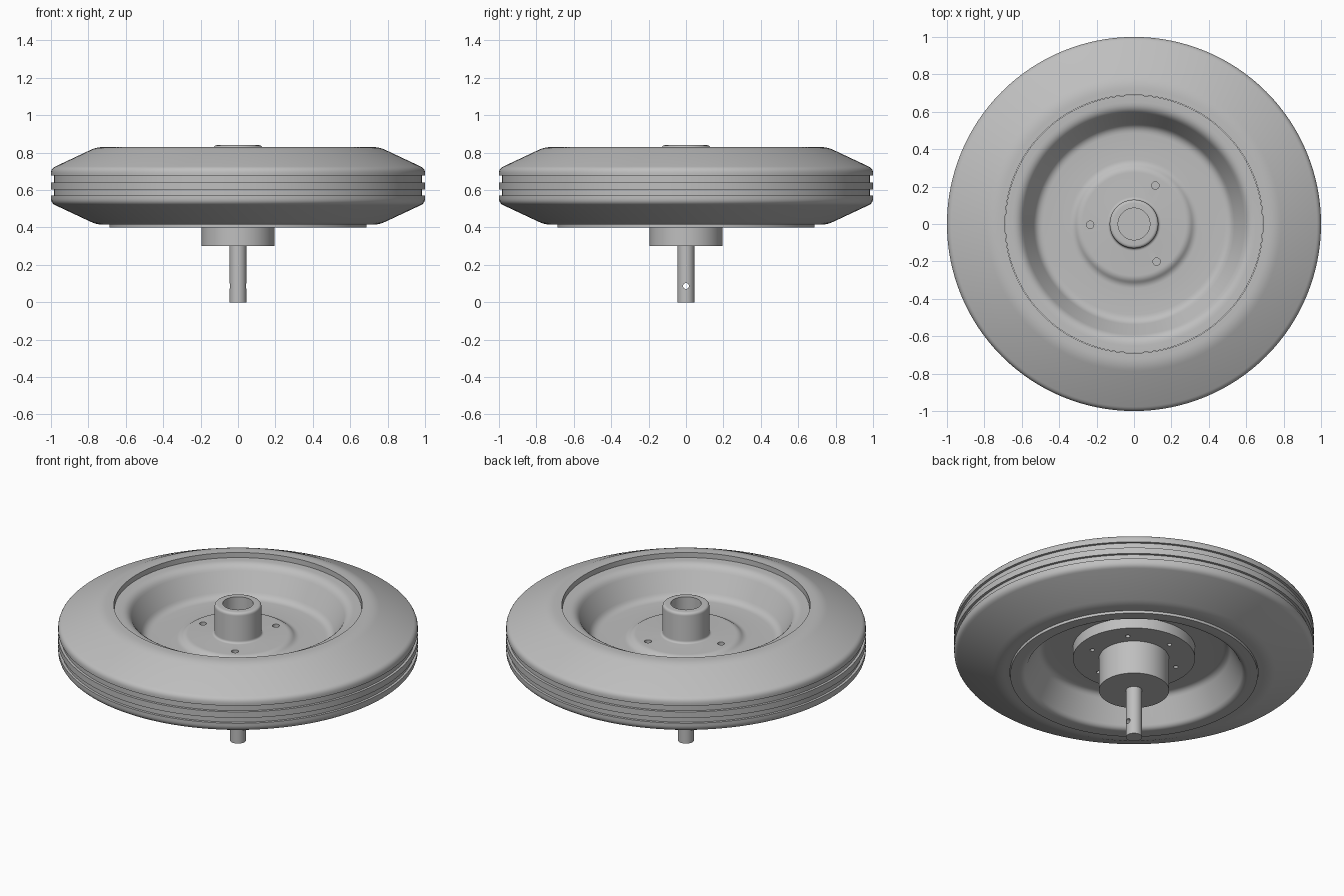
import bpy, bmesh, math
from mathutils import Vector, Matrix

cube = bpy.data.objects.get("Cube")
if cube:
    bpy.data.objects.remove(cube, do_unlink=True)

grey = bpy.data.materials.new("plain_grey")
grey.use_nodes = True
colour = (0.52, 0.52, 0.52, 1)
grey.diffuse_color = colour
grey.node_tree.nodes["Principled BSDF"].inputs["Base Color"].default_value = colour


def rounded(profile, steps=5):
    """Replace each (radius, height, fillet) corner by a small curve."""
    out = []
    count = len(profile)
    for i, (r, z, f) in enumerate(profile):
        p = Vector((r, z))
        if not f:
            out.append(p)
            continue
        a = Vector(profile[i - 1][:2]) - p
        b = Vector(profile[(i + 1) % count][:2]) - p
        a, b = p + a.normalized() * f, p + b.normalized() * f
        for k in range(steps + 1):
            t = k / steps
            out.append(a * (1 - t) ** 2 + p * 2 * t * (1 - t) + b * t * t)
    return out


def finish(bm, name):
    bmesh.ops.recalc_face_normals(bm, faces=bm.faces)
    mesh = bpy.data.meshes.new(name)
    bm.to_mesh(mesh)
    bm.free()
    mesh.materials.append(grey)
    obj = bpy.data.objects.new(name, mesh)
    bpy.context.collection.objects.link(obj)
    return obj


def lathe(name, profile, closed=True, segments=128):
    """Spin a profile about the vertical axis."""
    bm = bmesh.new()
    verts = [bm.verts.new((p.x, 0, p.y)) for p in rounded(profile)]
    edges = [bm.edges.new(pair) for pair in zip(verts, verts[1:])]
    if closed:
        edges.append(bm.edges.new((verts[-1], verts[0])))
    bmesh.ops.spin(bm, geom=verts + edges, cent=(0, 0, 0), axis=(0, 0, 1),
                   angle=math.tau, steps=segments)
    bmesh.ops.remove_doubles(bm, verts=bm.verts, dist=0.0001)
    return finish(bm, name)


def drill(obj, holes):
    """Cut holes given as (matrix, radius, depth)."""
    bm = bmesh.new()
    for matrix, radius, depth in holes:
        bmesh.ops.create_cone(bm, cap_ends=True, segments=24, radius1=radius,
                              radius2=radius, depth=depth, matrix=matrix)
    cutter = finish(bm, "hole_cutter")
    cutter.hide_render = True
    mod = obj.modifiers.new("holes", 'BOOLEAN')
    mod.operation, mod.solver, mod.object = 'DIFFERENCE', 'EXACT', cutter
    activate(obj)
    bpy.ops.object.modifier_apply(modifier=mod.name)
    bpy.data.objects.remove(cutter, do_unlink=True)


def activate(obj):
    bpy.ops.object.select_all(action='DESELECT')
    obj.select_set(True)
    bpy.context.view_layer.objects.active = obj


def ring(count, start, radius, height, size, depth):
    return [(Matrix.Translation((radius * math.cos(a), radius * math.sin(a), height)), size, depth)
            for a in (math.radians(start + i * 360 / count) for i in range(count))]


# Tyre with sloping shoulders and two tread grooves
tread = [(1, 0.53, 0.025)]
for low, high in ((0.57, 0.603), (0.64, 0.677)):
    tread += [(1, low, 0), (0.985, low, 0), (0.985, high, 0), (1, high, 0)]
tread.append((1, 0.715, 0.025))
tyre = lathe("tyre", [(0.69, 0.415, 0), (0.755, 0.415, 0.035)] + tread
             + [(0.755, 0.83, 0.035), (0.69, 0.83, 0)])

# Dished rim with a raised centre disc, hub tube and lower mounting plate
rim = lathe("rim", [
    (0, 0.5, 0), (0.085, 0.5, 0), (0.085, 0.84, 0),
    (0.13, 0.84, 0.018), (0.13, 0.655, 0.015),
    (0.295, 0.655, 0.02), (0.325, 0.63, 0.02),
    (0.52, 0.63, 0.035), (0.61, 0.8, 0.04), (0.688, 0.8, 0),
    (0.688, 0.4, 0), (0.61, 0.4, 0.025), (0.525, 0.57, 0.03),
    (0.34, 0.57, 0), (0.34, 0.505, 0), (0.195, 0.505, 0),
    (0.195, 0.45, 0), (0, 0.45, 0)], closed=False)
drill(rim, ring(3, 61, 0.235, 0.655, 0.02, 0.06) + ring(6, 42, 0.25, 0.505, 0.013, 0.06))

# Drive boss below the plate
boss = lathe("boss", [(0, 0.3, 0), (0.195, 0.3, 0), (0.195, 0.47, 0), (0, 0.47, 0)],
             closed=False)

# Shaft with a cross hole
shaft = lathe("shaft", [(0, 0, 0), (0.045, 0, 0), (0.045, 0.36, 0), (0, 0.36, 0)],
              closed=False, segments=48)
drill(shaft, [(Matrix.Translation((0, 0, 0.087)) @ Matrix.Rotation(math.pi / 2, 4, 'Y'),
               0.016, 0.2)])

for part in (tyre, rim, boss, shaft):
    activate(part)
    bpy.ops.object.shade_smooth_by_angle(angle=math.radians(30))
